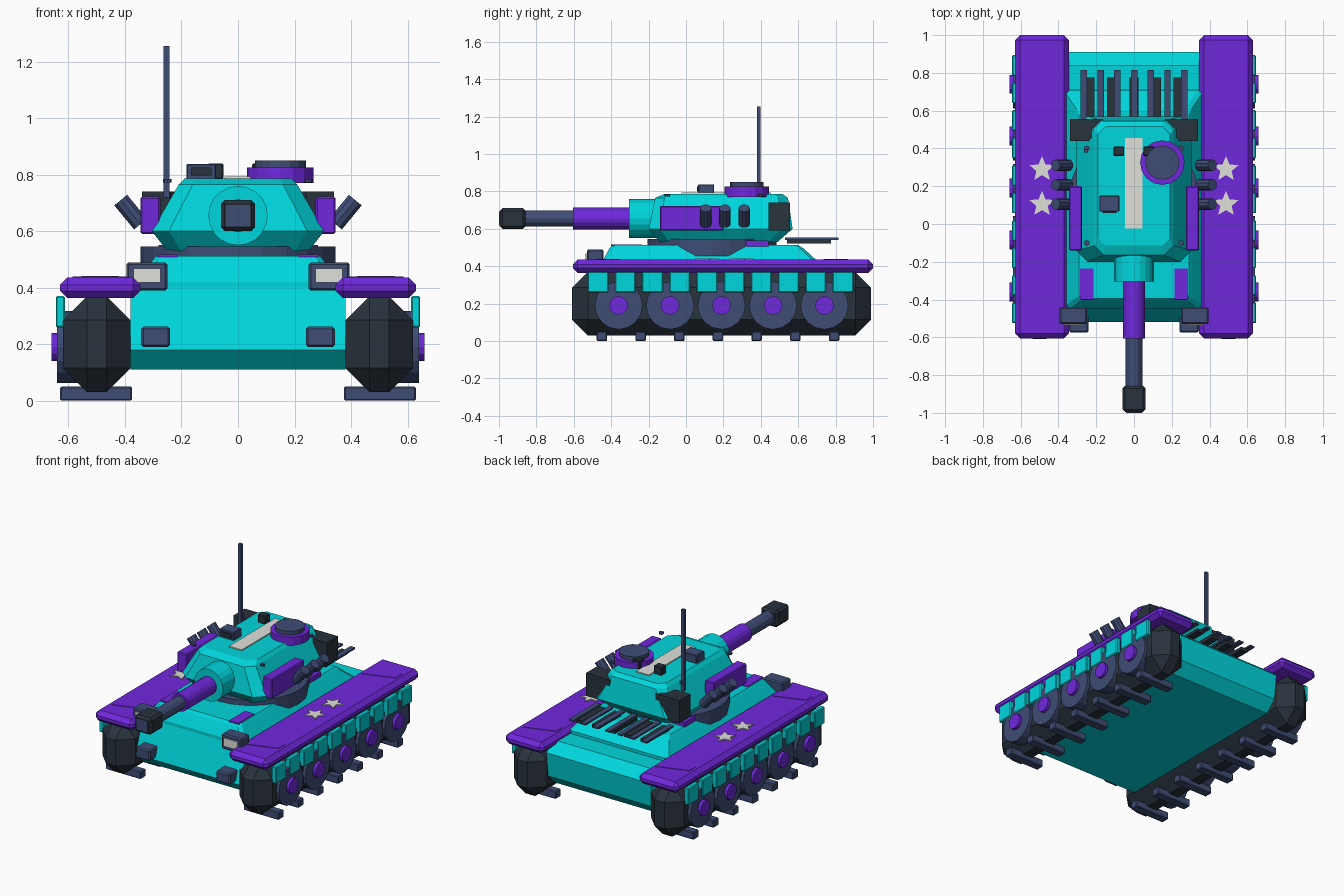
import bpy, bmesh, math
from mathutils import Vector, Matrix

cube = bpy.data.objects.get("Cube")
if cube:
    bpy.data.objects.remove(cube)


def material(name, rgb):
    m = bpy.data.materials.new(name)
    m.use_nodes = True
    m.diffuse_color = (*rgb, 1)
    m.node_tree.nodes["Principled BSDF"].inputs["Base Color"].default_value = (*rgb, 1)
    return m


TEAL = material("teal", (0.0, 0.68, 0.72))
PURPLE = material("purple", (0.16, 0.021, 0.72))
NAVY = material("slate_blue", (0.05, 0.075, 0.18))
BLACK = material("charcoal", (0.022, 0.032, 0.046))
PALE = material("pale_grey", (0.75, 0.75, 0.71))
SIDES = ((1, "left"), (-1, "right"))


def finish(name, bm, mat):
    bmesh.ops.recalc_face_normals(bm, faces=bm.faces)
    mesh = bpy.data.meshes.new(name)
    bm.to_mesh(mesh)
    bm.free()
    mesh.materials.append(mat)
    ob = bpy.data.objects.new(name, mesh)
    bpy.context.collection.objects.link(ob)
    return ob


def box(name, mat, x, y, z, bevel=0.0, side=1):
    """Box from ranges on each axis; side -1 places it on the right."""
    x = sorted(side * c for c in x)
    bm = bmesh.new()
    bmesh.ops.create_cube(bm, size=1)
    for v in bm.verts:
        v.co = Vector([(a + b) / 2 + c * (b - a) for (a, b), c in zip((x, y, z), v.co)])
    if bevel:
        bmesh.ops.bevel(bm, geom=bm.edges[:], offset=bevel, segments=1, affect='EDGES')
    return finish(name, bm, mat)


def rod(name, mat, a, b, r1, r2=None, n=16):
    """Cylinder or cone between two points."""
    a, b = Vector(a), Vector(b)
    rot = Vector((0, 0, 1)).rotation_difference(b - a).to_matrix().to_4x4()
    bm = bmesh.new()
    bmesh.ops.create_cone(bm, cap_ends=True, segments=n, radius1=r1,
                          radius2=r1 if r2 is None else r2, depth=(b - a).length,
                          matrix=Matrix.Translation((a + b) / 2) @ rot)
    return finish(name, bm, mat)


def loft(name, mat, rings):
    """Skin a stack of rings with equal point counts and cap the ends."""
    bm = bmesh.new()
    loops = [[bm.verts.new(p) for p in ring] for ring in rings]
    n = len(loops[0])
    for low, high in zip(loops, loops[1:]):
        for i in range(n):
            j = (i + 1) % n
            bm.faces.new((low[i], low[j], high[j], high[i]))
    bm.faces.new(loops[0][::-1])
    bm.faces.new(loops[-1])
    return finish(name, bm, mat)


def prism(name, mat, points, z0, z1):
    return loft(name, mat, [[(x, y, z) for x, y in points] for z in (z0, z1)])


def octagon(hx, y0, y1, cut, z):
    half = [(hx - cut, y0), (hx, y0 + cut), (hx, y1 - cut), (hx - cut, y1)]
    return [(x, y, z) for x, y in half + [(-x, y) for x, y in half[::-1]]]


# Hull and raised deck
hull = [(-0.45, 0.11), (-0.52, 0.18), (-0.45, 0.4), (0.84, 0.4),
        (0.91, 0.34), (0.89, 0.18), (0.82, 0.11)]
loft("hull", TEAL, [[(x, y, z) for y, z in hull] for x in (-0.38, 0.38)])
loft("upper_deck", TEAL, [octagon(0.36, -0.45, 0.71, 0.02, 0.39),
                          octagon(0.36, -0.45, 0.71, 0.02, 0.42),
                          octagon(0.305, -0.41, 0.63, 0.02, 0.494),
                          octagon(0.29, -0.395, 0.60, 0.02, 0.512)])

star = [(0.07 * (1, 0.45)[k % 2] * math.sin(k * math.pi / 5),
         0.07 * (1, 0.45)[k % 2] * math.cos(k * math.pi / 5)) for k in range(10)]

for s, label in SIDES:
    # Running gear
    box(f"{label}_track", BLACK, (0.38, 0.62), (-0.61, 0.99), (0.03, 0.37), 0.085, s)
    for i in range(7):
        y = -0.45 + 0.207 * i
        box(f"{label}_track_cleat_{i}", NAVY, (0.375, 0.63), (y - 0.028, y + 0.028),
            (0, 0.05), 0.005, s)
    for i in range(5):
        y = -0.36 + 0.275 * i
        rod(f"{label}_wheel_{i}", NAVY, (s * 0.5, y, 0.19), (s * 0.64, y, 0.19), 0.128)
        rod(f"{label}_wheel_hub_{i}", PURPLE, (s * 0.6, y, 0.19), (s * 0.66, y, 0.19), 0.05, n=12)

    # Fender, skirt plates and markings
    box(f"{label}_fender", PURPLE, (0.345, 0.63), (-0.605, 1), (0.363, 0.436), 0.026, s)
    for i in range(10):
        y = -0.47 + 0.1455 * i
        box(f"{label}_skirt_plate_{i}", TEAL, (0.612, 0.645), (y - 0.055, y + 0.055),
            (0.26, 0.37), 0.005, s)
    for i, y in enumerate((0.105, 0.29)):
        prism(f"{label}_star_{i}", PALE, [(s * 0.487 + u, y + v) for u, v in star], 0.434, 0.442)
    for i, y in enumerate((-0.415, 0.8)):
        a, b = s * 0.485 - 0.1, s * 0.485 + 0.1
        prism(f"{label}_fender_stripe_{i}", PURPLE,
              [(a, y - 0.065), (b, y), (b, y + 0.065), (a, y)], 0.434, 0.439)

    # Headlights, tow blocks and deck panels
    box(f"{label}_headlight", NAVY, (0.25, 0.395), (-0.53, -0.44), (0.39, 0.49), 0.008, s)
    box(f"{label}_headlight_lens", PALE, (0.275, 0.37), (-0.536, -0.528), (0.418, 0.468), 0, s)
    box(f"{label}_tow_block", NAVY, (0.24, 0.343), (-0.575, -0.48), (0.19, 0.262), 0.008, s)
    box(f"{label}_deck_panel", PURPLE, (0.215, 0.285), (-0.4, -0.235), (0.508, 0.517), 0, s)
    box(f"{label}_rear_deck_panel", PURPLE, (0.2, 0.295), (0.32, 0.44), (0.505, 0.538), 0, s)

    # Turret side pack, rear corner guard and launchers
    box(f"{label}_side_pack", PURPLE, (0.275, 0.345), (-0.14, 0.2), (0.59, 0.722), 0.006, s)
    guard = [(0.34, 0.44), (0.34, 0.555), (0.165, 0.555), (0.165, 0.53), (0.24, 0.44)]
    prism(f"{label}_rear_guard", BLACK, [(s * x, y) for x, y in guard], 0.59, 0.74)
    for i in range(3):
        y = 0.105 + 0.103 * i
        rod(f"{label}_launcher_{i}", NAVY, (s * 0.345, y, 0.625), (s * 0.415, y, 0.71), 0.031, n=10)
    for y in (-0.1, 0.4):
        rod(f"{label}_turret_bolt", NAVY, (s * 0.25, y, 0.772), (s * 0.25, y, 0.785), 0.015, n=8)

# Engine grille
for i in range(7):
    x = -0.265 + 0.0885 * i
    box(f"grille_bar_{i}", NAVY, (x - 0.017, x + 0.017), (0.53, 0.815), (0.541, 0.552))
for i in range(5):
    x = -0.235 + 0.1175 * i
    box(f"grille_slat_{i}", BLACK, (x - 0.025, x + 0.025), (0.54, 0.775), (0.52, 0.541))

# Turret
rod("turret_ring", NAVY, (0, 0.14, 0.455), (0, 0.14, 0.545), 0.345, n=24)
loft("turret", TEAL, [octagon(0.25, -0.14, 0.49, 0.05, 0.53),
                      octagon(0.305, -0.2, 0.57, 0.06, 0.60),
                      octagon(0.21, -0.165, 0.545, 0.05, 0.765),
                      octagon(0.19, -0.115, 0.515, 0.04, 0.786)])

# Gun
GUN_Z = 0.655
rod("mantlet", TEAL, (0, -0.305, GUN_Z), (0, -0.05, GUN_Z), 0.105, n=20)
rod("gun_sleeve", PURPLE, (0, -0.605, GUN_Z), (0, -0.25, GUN_Z), 0.058)
rod("gun_barrel", NAVY, (0, -0.9, GUN_Z), (0, -0.55, GUN_Z), 0.044, n=12)
box("muzzle_brake", BLACK, (-0.061, 0.061), (-0.995, -0.857), (0.6, 0.71), 0.014)
box("muzzle_face", NAVY, (-0.042, 0.042), (-1, -0.993), (0.617, 0.693))

# Roof fittings
box("roof_stripe", PALE, (-0.048, 0.045), (-0.025, 0.455), (0.784, 0.793))
rod("hatch_ring", PURPLE, (0.15, 0.325, 0.77), (0.15, 0.325, 0.825), 0.118)
rod("hatch_lid", NAVY, (0.15, 0.325, 0.82), (0.15, 0.325, 0.851), 0.09)
box("sight", NAVY, (-0.183, -0.077), (0.065, 0.15), (0.78, 0.838), 0.004)
box("sight_glass", BLACK, (-0.167, -0.093), (0.058, 0.066), (0.798, 0.826))
for x in (-0.08, 0.078):
    box("periscope", BLACK, (x - 0.028, x + 0.028), (0.36, 0.41), (0.784, 0.84), 0.004)
box("antenna", NAVY, (-0.264, -0.243), (0.379, 0.397), (0.72, 1.255))
